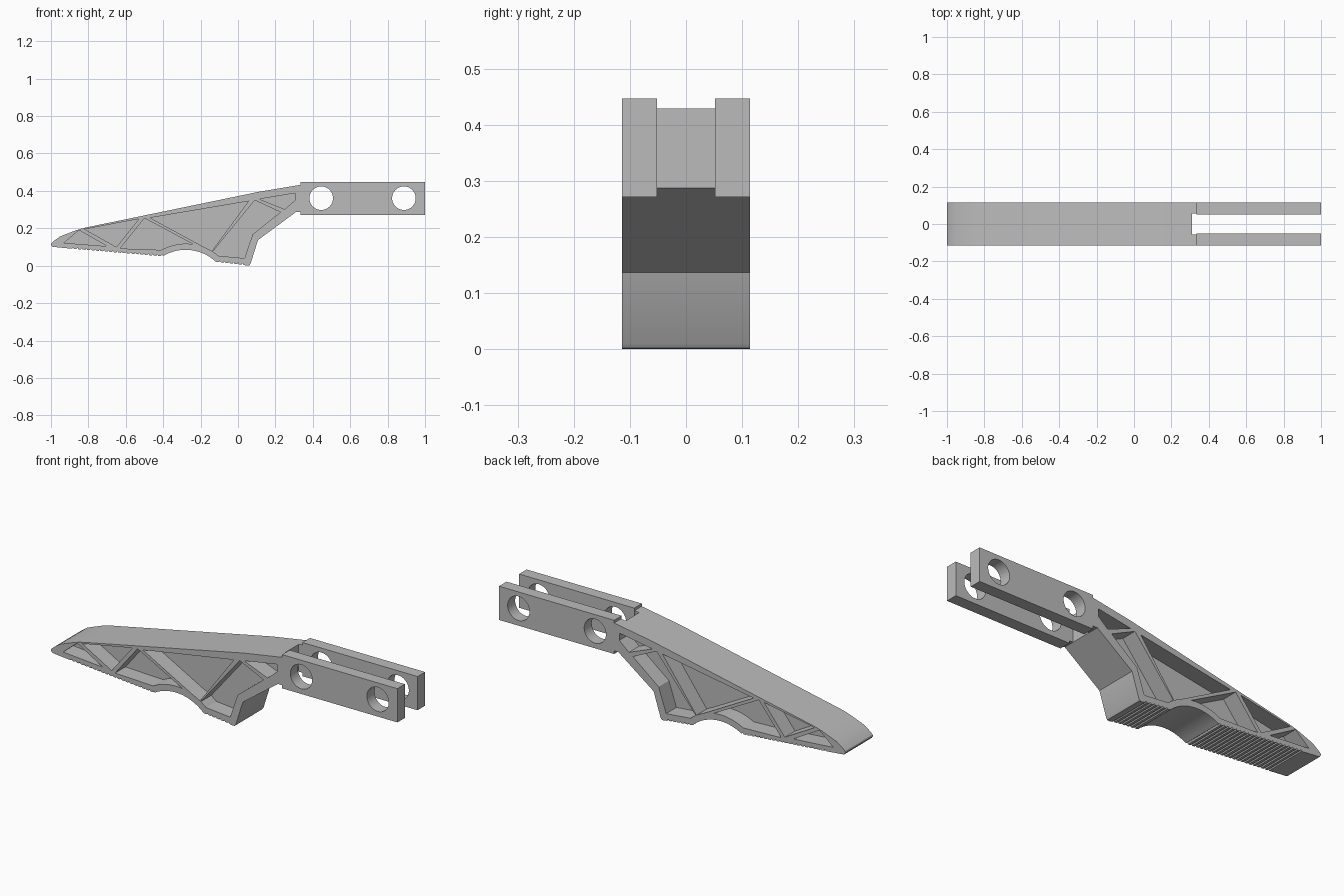
import bpy, bmesh
from math import sqrt

if "Cube" in bpy.data.objects:
    bpy.data.objects.remove(bpy.data.objects["Cube"], do_unlink=True)

HALF = 0.114          # half width of the lever
POCKET = 0.085        # pocket depth on each side

grey = bpy.data.materials.new("light_grey")
grey.use_nodes = True
grey.diffuse_color = (0.5, 0.5, 0.5, 1)
grey.node_tree.nodes["Principled BSDF"].inputs["Base Color"].default_value = (0.5, 0.5, 0.5, 1)


def add_prism(bm, points, y0, y1):
    """Extrude an x-z outline between two y positions."""
    face = bm.faces.new([bm.verts.new((x, y0, z)) for x, z in points])
    moved = bmesh.ops.extrude_face_region(bm, geom=[face])["geom"]
    for v in moved:
        if isinstance(v, bmesh.types.BMVert):
            v.co.y = y1


def make_object(name, prisms):
    bm = bmesh.new()
    for points, y0, y1 in prisms:
        add_prism(bm, points, y0, y1)
    bmesh.ops.recalc_face_normals(bm, faces=bm.faces)
    mesh = bpy.data.meshes.new(name)
    bm.to_mesh(mesh)
    bm.free()
    mesh.materials.append(grey)
    obj = bpy.data.objects.new(name, mesh)
    bpy.context.collection.objects.link(obj)
    return obj


def cut(obj, cutter):
    """Subtract the cutter and bake the result."""
    mod = obj.modifiers.new("cut", "BOOLEAN")
    mod.operation, mod.solver, mod.object = "DIFFERENCE", "EXACT", cutter
    baked = bpy.data.meshes.new_from_object(
        obj.evaluated_get(bpy.context.evaluated_depsgraph_get()))
    obj.modifiers.clear()
    obj.data = baked


def shade(obj):
    bpy.ops.object.select_all(action="DESELECT")
    obj.select_set(True)
    bpy.context.view_layer.objects.active = obj
    bpy.ops.object.shade_smooth_by_angle(angle=0.5)


def arch(x0, x1, radius, steps):
    """Points on circles concentric with the underside notch."""
    xs = [x0 + (x1 - x0) * i / steps for i in range(steps + 1)]
    return [(x, -0.15 + sqrt(radius ** 2 - (x + 0.28) ** 2)) for x in xs]


def teeth(start, end, count):
    """Saw-tooth grip between two points."""
    points = []
    for i in range(count):
        for t, lift in ((0, 0), (0.55, 0), (0.75, 0.008)):
            f = (i + t) / count
            points.append((start[0] + (end[0] - start[0]) * f,
                           start[1] + (end[1] - start[1]) * f + lift))
    return points


def box(x0, x1, z0, z1):
    return [(x0, z0), (x1, z0), (x1, z1), (x0, z1)]


# Lever body outline: tip, grip, notch, heel, neck, top
outline = [(-1, 0.112), (-0.992, 0.101)]
outline += teeth((-0.9, 0.092), (-0.402, 0.05), 21)
outline += arch(-0.4, -0.12, 0.235, 18)
outline += teeth((-0.115, 0.02), (0.03, 0.005), 6)
outline += [(0.03, 0.004), (0.05, 0), (0.061, 0.002), (0.067, 0.01),
            (0.107, 0.137), (0.31, 0.287), (0.337, 0.287), (0.337, 0.433),
            (0.115, 0.396), (-0.8, 0.207), (-0.835, 0.199), (-0.87, 0.188),
            (-0.95, 0.157), (-0.985, 0.132), (-0.998, 0.12)]
body = make_object("lever_body", [(outline, -HALF, HALF)])

# Truss pockets on both sides, and the slot in the neck
pockets = [
    [(-0.93, 0.122), (-0.85, 0.19), (-0.70, 0.104)],
    [(-0.82, 0.195), (-0.53, 0.25), (-0.65, 0.1)],
    [(-0.5, 0.254), (-0.63, 0.092)] + arch(-0.41, -0.24, 0.268, 10),
    [(-0.47, 0.256), (0.056, 0.345)] + arch(-0.14, -0.18, 0.268, 3),
    [(0.09, 0.35), (0.227, 0.286), (0.078, 0.168), (0.035, 0.04)]
    + arch(-0.105, -0.135, 0.268, 3),
    [(0.115, 0.356), (0.305, 0.388), (0.305, 0.35), (0.25, 0.302)],
]
cutters = [(box(0.31, 0.5, 0.2, 0.6), -0.056, 0.056)]
for points in pockets:
    for side in (-1, 1):
        cutters.append((points, side * (HALF - POCKET), side * (HALF + 0.05)))
pocket_cutter = make_object("pocket_cutter", cutters)
cut(body, pocket_cutter)
shade(body)

# Two fork arms with two pivot holes each
for name, side in (("front_fork_arm", -1), ("back_fork_arm", 1)):
    arm = make_object(name, [(box(0.335, 1, 0.271, 0.447), side * 0.052, side * HALF)])
    for x in (0.445, 0.887):
        bpy.ops.mesh.primitive_cylinder_add(vertices=48, radius=0.063, depth=1,
                                            location=(x, 0, 0.361), rotation=(1.5708, 0, 0))
        drill = bpy.context.object
        drill.data.materials.append(grey)
        cut(arm, drill)
        bpy.data.objects.remove(drill, do_unlink=True)
    shade(arm)

bpy.data.objects.remove(pocket_cutter, do_unlink=True)
